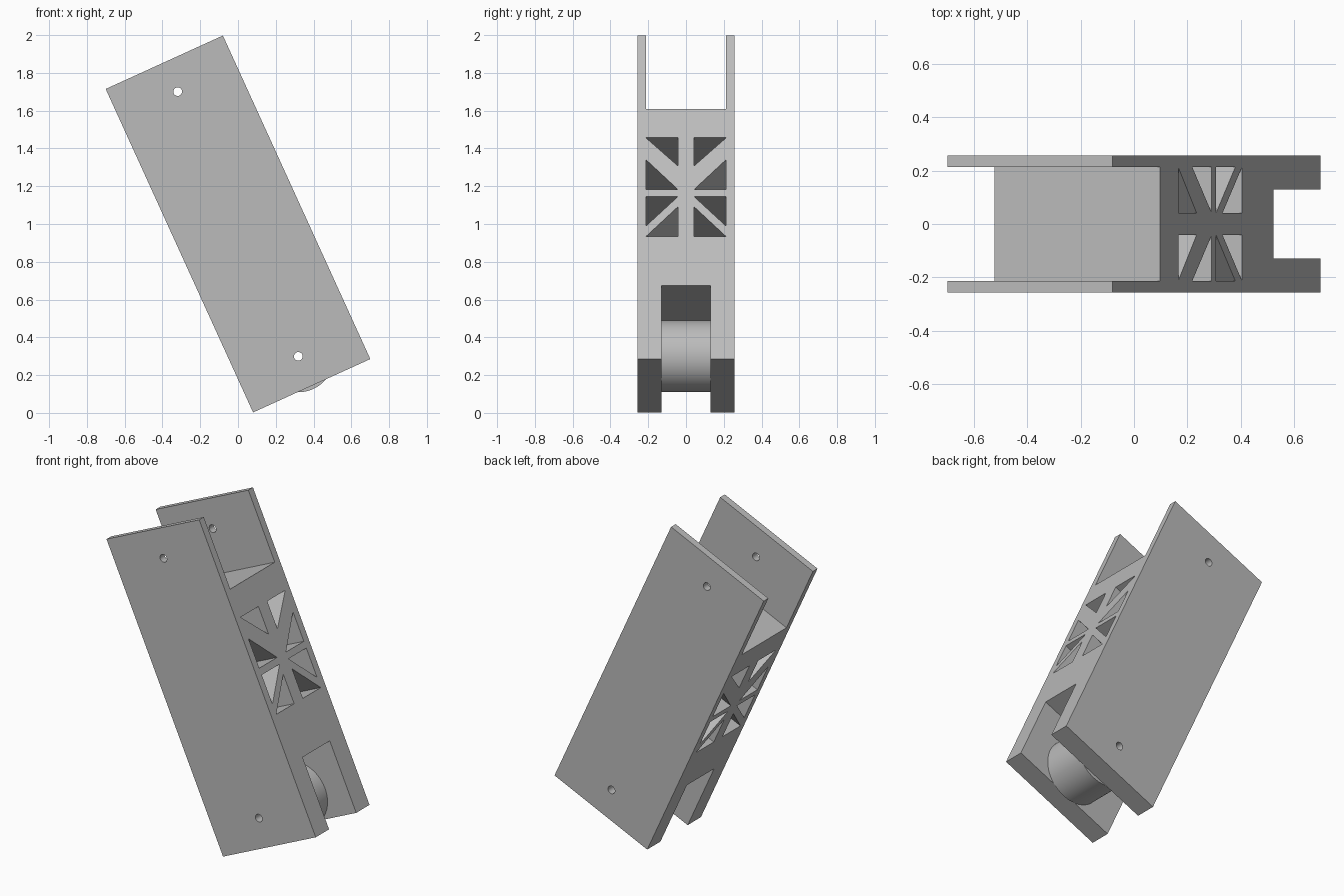
import bpy, bmesh, math
from mathutils import Matrix

cube = bpy.data.objects.get("Cube")
if cube:
    bpy.data.objects.remove(cube)

WIDTH, DEPTH, LENGTH = 0.682, 0.514, 1.882
PIN = 0.77          # pin distance from the centre
SLOT = 0.514        # height of the solid middle, each way
LEAN = Matrix.Translation((0, 0, 1)) @ Matrix.Rotation(math.radians(-24.5), 4, 'Y')

grey = bpy.data.materials.new("plain grey")
grey.use_nodes = True
grey.diffuse_color = (0.5, 0.5, 0.5, 1)
grey.node_tree.nodes["Principled BSDF"].inputs["Base Color"].default_value = (0.5, 0.5, 0.5, 1)


def make(name, bm):
    bmesh.ops.recalc_face_normals(bm, faces=bm.faces)
    mesh = bpy.data.meshes.new(name)
    bm.to_mesh(mesh)
    bm.free()
    mesh.materials.append(grey)
    obj = bpy.data.objects.new(name, mesh)
    bpy.context.collection.objects.link(obj)
    return obj


def box(name, size, z=0):
    bm = bmesh.new()
    bmesh.ops.create_cube(bm, size=1, matrix=Matrix.Translation((0, 0, z)) @ Matrix.Diagonal((*size, 1)))
    return make(name, bm)


def cylinder(name, radius, depth, z, sides):
    bm = bmesh.new()
    bmesh.ops.create_cone(bm, cap_ends=True, segments=sides, radius1=radius, radius2=radius, depth=depth,
                          matrix=Matrix.Translation((0, 0, z)) @ Matrix.Rotation(math.pi / 2, 4, 'X'))
    return make(name, bm)


def cut(target, cutter):
    mod = target.modifiers.new("cut", 'BOOLEAN')
    mod.operation, mod.solver, mod.object = 'DIFFERENCE', 'EXACT', cutter
    bpy.context.view_layer.objects.active = target
    bpy.ops.object.modifier_apply(modifier=mod.name)
    bpy.data.objects.remove(cutter)


# Frame: one block opened at the top into a fork and at the bottom into a wheel slot
frame = box("frame", (WIDTH, DEPTH, LENGTH))
cut(frame, box("fork_gap", (1, 0.426, 1), SLOT + 0.5))
cut(frame, box("wheel_slot", (1, 0.26, 1), -SLOT - 0.5))

# Triangular lightening holes through the middle, mirrored across the centre
INNER, OUTER = 0.042, 0.213
triangles = [
    ((OUTER, 0.347), (INNER, 0.347), (INNER, 0.182)),
    ((OUTER, 0.220), (OUTER, 0.045), (INNER, 0.045)),
    ((OUTER, 0.005), (INNER, 0.005), (OUTER, -0.168)),
    ((INNER, -0.054), (INNER, -0.229), (OUTER, -0.229)),
]
bm = bmesh.new()
for side in (-1, 1):
    for tri in triangles:
        face = bm.faces.new([bm.verts.new((-0.5, side * y, z)) for y, z in tri])
        new = bmesh.ops.extrude_face_region(bm, geom=[face])["geom"]
        bmesh.ops.translate(bm, vec=(1, 0, 0), verts=[v for v in new if isinstance(v, bmesh.types.BMVert)])
cut(frame, make("truss_cutter", bm))

# Pin holes through the fork and the wheel slot
for z in (PIN, -PIN):
    cut(frame, cylinder("pin_hole", 0.023, 1, z, 32))

# Wheel with a bore on the lower pin
wheel = cylinder("wheel", 0.19, 0.258, -PIN, 96)
cut(wheel, cylinder("wheel_bore", 0.023, 1, -PIN, 32))

# Lean everything and shade curved faces smoothly
for obj in (frame, wheel):
    obj.data.transform(LEAN)
    bpy.ops.object.select_all(action='DESELECT')
    obj.select_set(True)
    bpy.context.view_layer.objects.active = obj
    bpy.ops.object.shade_smooth_by_angle(angle=math.radians(30))
